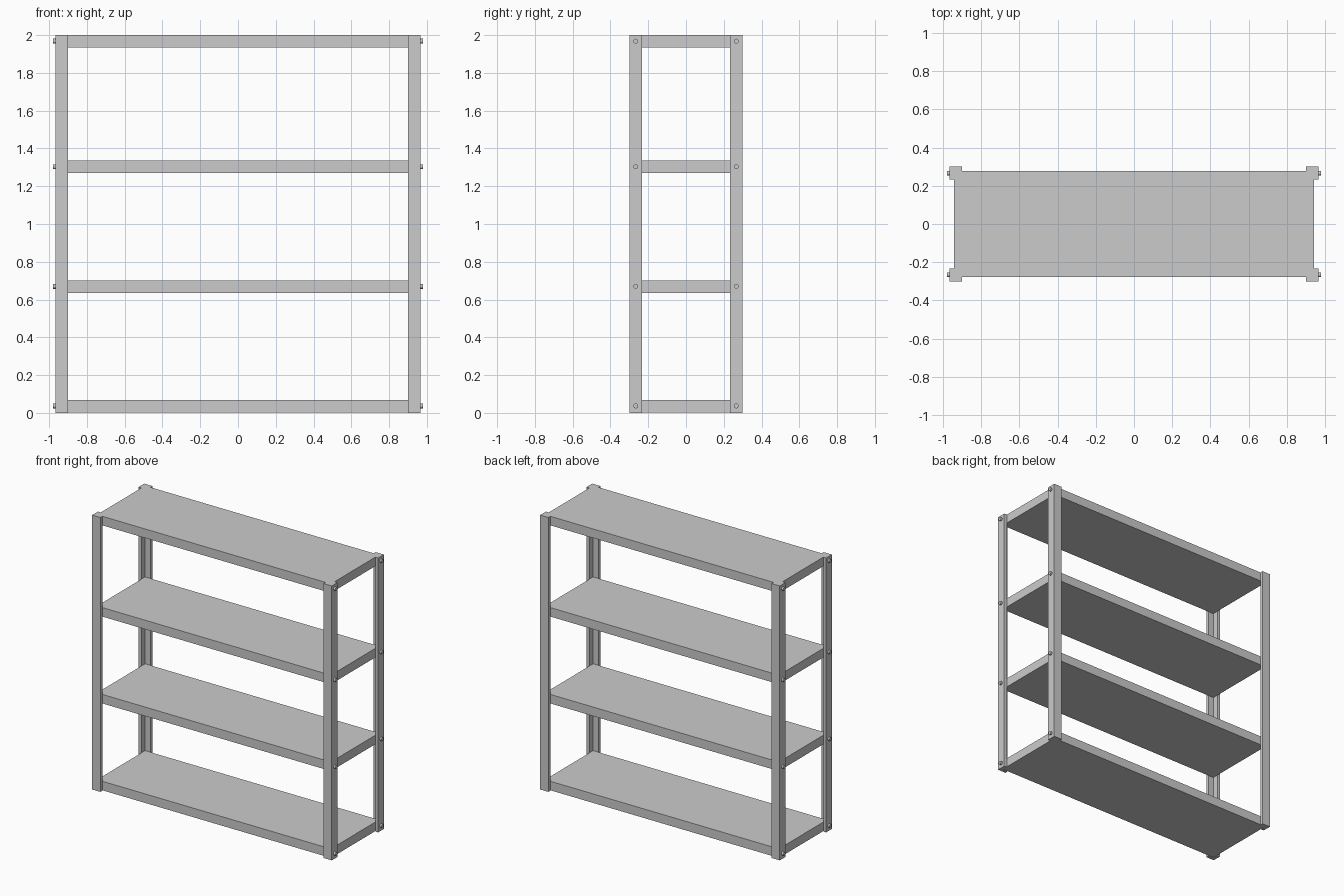
import bpy, math

if "Cube" in bpy.data.objects:
    bpy.data.objects.remove(bpy.data.objects["Cube"])

PX, PY, H = 0.966, 0.30, 2.0      # outer post corner and height
FLANGE, T = 0.066, 0.023          # angle-iron leg width and thickness
SHELF_H = 0.066
SHELF_Z = [0.003, 0.636, 1.269, H - SHELF_H]


def mesh_object(name, verts, faces):
    me = bpy.data.meshes.new(name)
    me.from_pydata(verts, [], faces)
    me.update()
    ob = bpy.data.objects.new(name, me)
    bpy.context.collection.objects.link(ob)
    return ob


def angle_post(name, sx, sy):
    # L profile wrapping the outer corner of the shelves
    prof = [(PX, PY), (PX - FLANGE, PY), (PX - FLANGE, PY - T),
            (PX - T, PY - T), (PX - T, PY - FLANGE), (PX, PY - FLANGE)]
    prof = [(x * sx, y * sy) for x, y in prof]
    if sx * sy < 0:
        prof.reverse()
    n = len(prof)
    verts = [(x, y, z) for z in (0, H) for x, y in prof]
    faces = [tuple(reversed(range(n))), tuple(range(n, 2 * n))]
    faces += [(i, (i + 1) % n, n + (i + 1) % n, n + i) for i in range(n)]
    return mesh_object(name, verts, faces)


# Solid shelf boards
for i, z in enumerate(SHELF_Z):
    bpy.ops.mesh.primitive_cube_add(size=1, location=(0, 0, z + SHELF_H / 2))
    shelf = bpy.context.object
    shelf.name = f"shelf_{i + 1}"
    shelf.scale = (2 * (PX - T), 2 * (PY - T), SHELF_H)

# Corner posts and the bolts through their side flanges
for sx, side in ((-1, "left"), (1, "right")):
    for sy, end in ((-1, "front"), (1, "back")):
        angle_post(f"{end}_{side}_post", sx, sy)
        for i, z in enumerate(SHELF_Z):
            bpy.ops.mesh.primitive_cylinder_add(
                vertices=16, radius=0.013, depth=0.029,
                location=(sx * (PX - 0.0015), sy * 0.266, z + SHELF_H / 2 + 0.001),
                rotation=(0, math.pi / 2, 0))
            bolt = bpy.context.object
            bolt.name = f"{end}_{side}_bolt_{i + 1}"
            bpy.ops.object.shade_smooth_by_angle()
